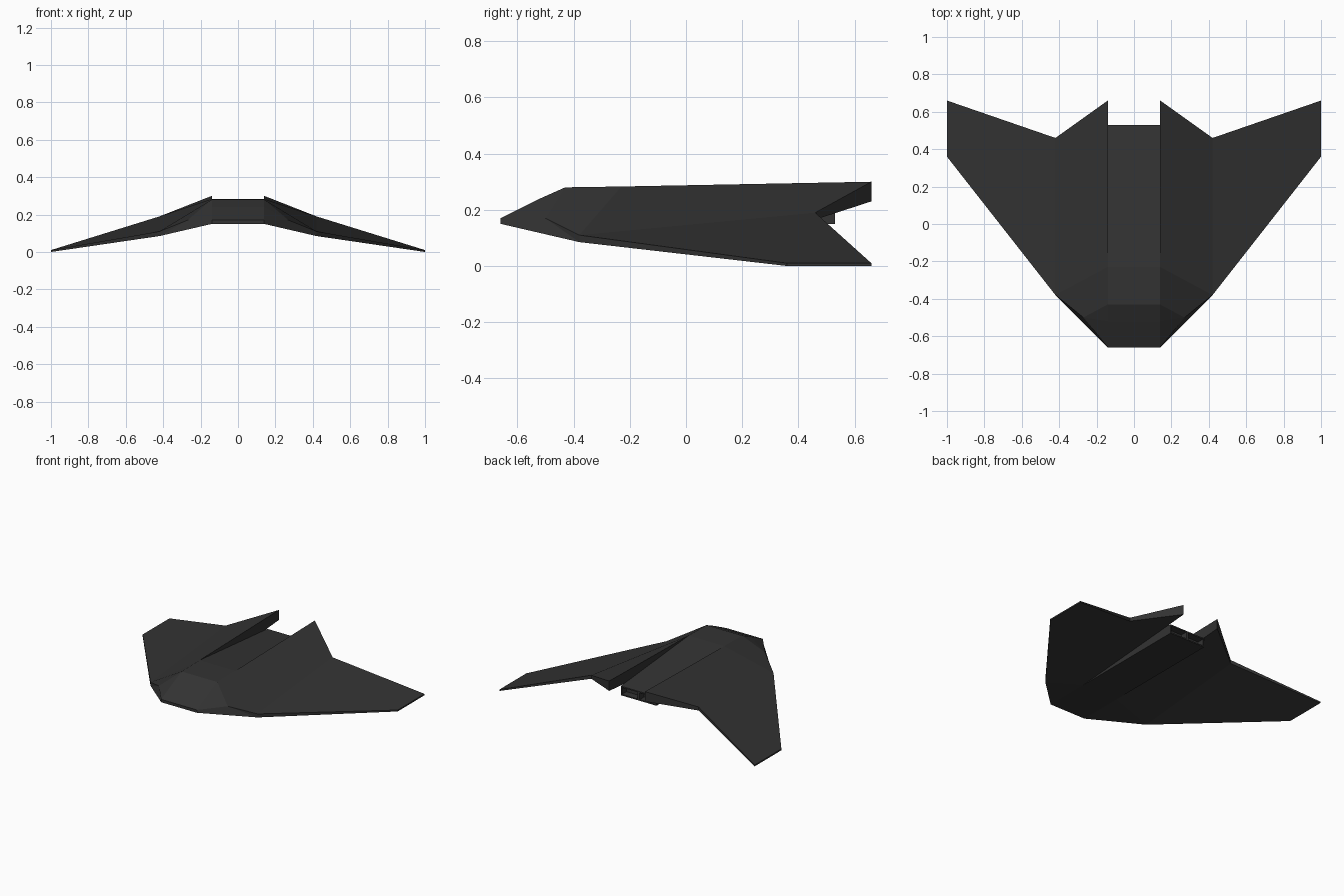
import bpy
import bmesh
from mathutils import Vector

cube = bpy.data.objects.get("Cube")
if cube:
    bpy.data.objects.remove(cube, do_unlink=True)


def flat_material(name, colour):
    mat = bpy.data.materials.new(name)
    mat.use_nodes = True
    mat.diffuse_color = colour
    shader = mat.node_tree.nodes["Principled BSDF"]
    shader.inputs["Base Color"].default_value = colour
    shader.inputs["Roughness"].default_value = 0.8
    return mat


charcoal = flat_material("charcoal", (0.033, 0.033, 0.033, 1))
HALF = 0.14  # half width of the centre body


def finish(bm, name):
    bmesh.ops.recalc_face_normals(bm, faces=bm.faces)
    mesh = bpy.data.meshes.new(name)
    bm.to_mesh(mesh)
    bm.free()
    mesh.materials.append(charcoal)
    obj = bpy.data.objects.new(name, mesh)
    bpy.context.collection.objects.link(obj)
    return obj


# Centre body: side profile extruded across the width
profile = [(-0.66, 0.15), (-0.66, 0.17), (-0.52, 0.24), (-0.43, 0.28),
           (-0.23, 0.283), (0.53, 0.215), (0.53, 0.15)]
bm = bmesh.new()
side = bm.faces.new([bm.verts.new((-HALF, y, z)) for y, z in profile])
new = bmesh.ops.extrude_face_region(bm, geom=[side])["geom"]
bmesh.ops.translate(bm, vec=(2 * HALF, 0, 0),
                    verts=[v for v in new if isinstance(v, bmesh.types.BMVert)])
bmesh.ops.recalc_face_normals(bm, faces=bm.faces)

# Two recessed exhaust openings in the tail
bmesh.ops.bisect_plane(bm, geom=bm.verts[:] + bm.edges[:] + bm.faces[:],
                       plane_co=(0, 0, 0), plane_no=(1, 0, 0))
tail = [f for f in bm.faces if f.normal.y > 0.9]
bmesh.ops.inset_individual(bm, faces=tail, thickness=0.012)
for face in tail:
    hole = bmesh.ops.extrude_discrete_faces(bm, faces=[face])["faces"][0]
    bmesh.ops.translate(bm, vec=(0, -0.05, 0), verts=hole.verts[:])
finish(bm, "centre_body")

# Wing: named corner points of one side
points = {
    "nose_top": (HALF, -0.66, 0.17), "nose_low": (HALF, -0.66, 0.15),
    "brow": (HALF, -0.52, 0.24), "crown": (HALF, -0.43, 0.28),
    "ridge": (HALF, -0.23, 0.283), "fin_top": (HALF, 0.66, 0.30),
    "fin_low": (HALF, 0.66, 0.23), "keel": (HALF, -0.34, 0.15),
    "cheek": (0.27, -0.50, 0.17),
    "bend_top": (0.42, -0.38, 0.11), "bend_low": (0.42, -0.38, 0.085),
    "notch_top": (0.42, 0.46, 0.19), "notch_low": (0.42, 0.46, 0.165),
    "tip_front_top": (1, 0.36, 0.01), "tip_front_low": (1, 0.36, 0),
    "tip_back_top": (1, 0.66, 0.01), "tip_back_low": (1, 0.66, 0),
}
panels = [
    # upper skin
    "nose_top cheek brow", "brow cheek crown", "crown cheek bend_top ridge",
    "ridge bend_top notch_top fin_top",
    "bend_top tip_front_top tip_back_top notch_top",
    # leading edge, tip and trailing edge
    "nose_low bend_low cheek nose_top", "cheek bend_low bend_top",
    "bend_low tip_front_low tip_front_top bend_top",
    "tip_front_low tip_back_low tip_back_top tip_front_top",
    "tip_back_low notch_low notch_top tip_back_top",
    "notch_low fin_low fin_top notch_top",
    # lower skin
    "nose_low keel bend_low", "keel fin_low notch_low bend_low",
    "bend_low notch_low tip_back_low tip_front_low",
    # inner wall
    "nose_low nose_top brow crown ridge fin_top fin_low keel",
]
for name, sign in (("left_wing", 1), ("right_wing", -1)):
    bm = bmesh.new()
    verts = {k: bm.verts.new(Vector((sign * x, y, z)))
             for k, (x, y, z) in points.items()}
    for panel in panels:
        bm.faces.new([verts[k] for k in panel.split()])
    finish(bm, name)
